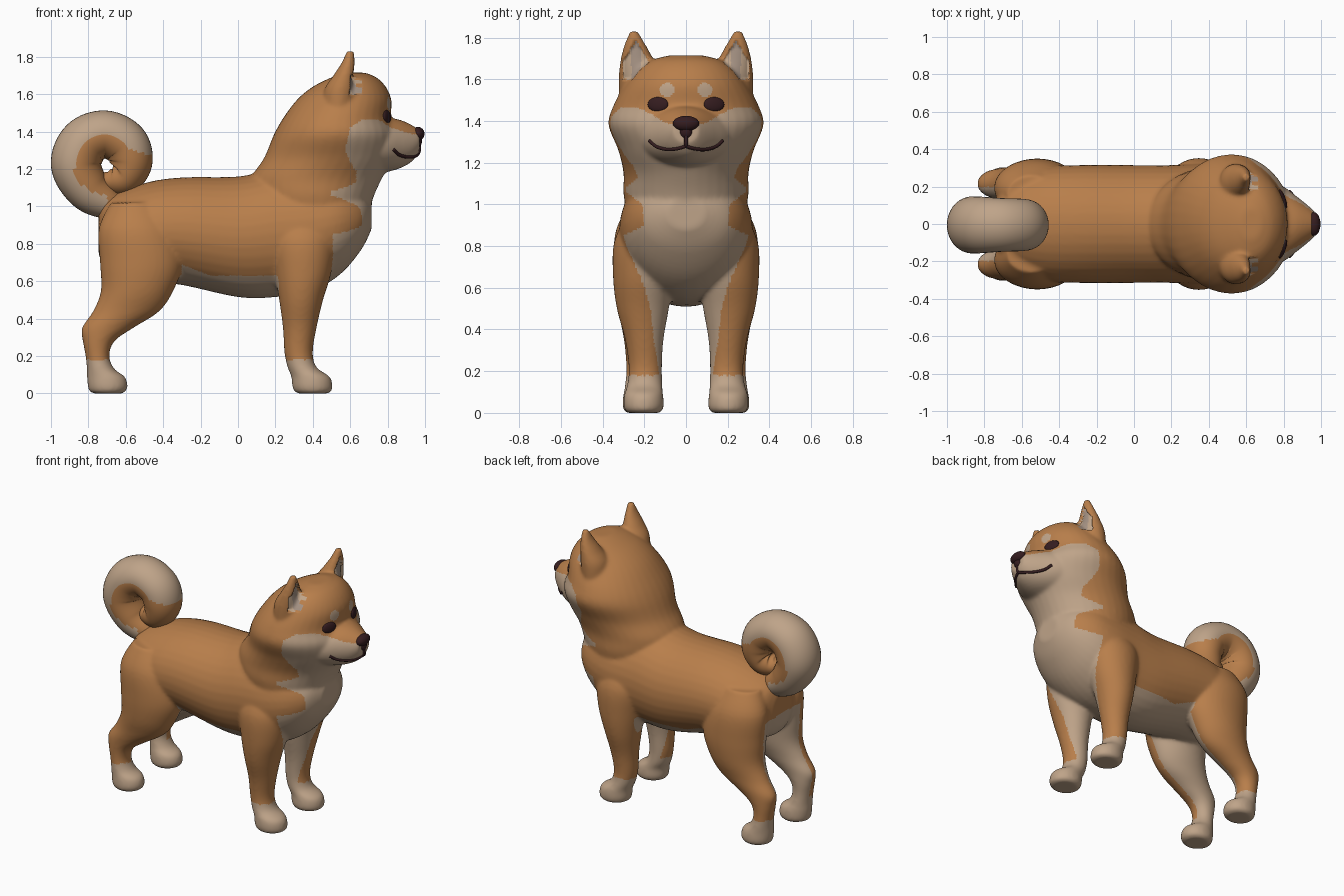
import bpy, bmesh, math
from mathutils import Vector, Matrix
from mathutils.bvhtree import BVHTree

if "Cube" in bpy.data.objects:
    bpy.data.objects.remove(bpy.data.objects["Cube"])


def material(name, rgb):
    m = bpy.data.materials.new(name)
    m.diffuse_color = (*rgb, 1)
    m.use_nodes = True
    m.node_tree.nodes["Principled BSDF"].inputs["Base Color"].default_value = m.diffuse_color
    return m


ORANGE = material("orange fur", (0.48, 0.21, 0.07))
CREAM = material("cream fur", (0.52, 0.37, 0.25))
DARK = material("dark brown", (0.035, 0.012, 0.014))
GREY = material("inner ear grey", (0.38, 0.29, 0.23))


def lerp(table, t):
    if t <= table[0][0]:
        return table[0][1]
    for (a, va), (b, vb) in zip(table, table[1:]):
        if t <= b:
            return va + (vb - va) * (t - a) / (b - a)
    return table[-1][1]


def spline(pts, steps=5):
    """Catmull-Rom through tuples of any length."""
    out = []
    for i in range(len(pts) - 1):
        p0, p1, p2, p3 = pts[max(i - 1, 0)], pts[i], pts[i + 1], pts[min(i + 2, len(pts) - 1)]
        for s in range(steps):
            t = s / steps
            out.append([0.5 * (2 * b + (c - a) * t + (2 * a - 5 * b + 4 * c - d) * t * t
                               + (3 * b - a - 3 * c + d) * t ** 3)
                        for a, b, c, d in zip(p0, p1, p2, p3)])
    return out + [list(pts[-1])]


def skin(bm, rings):
    loops = [[bm.verts.new(p) for p in r] for r in rings]
    n = len(loops[0])
    for a, b in zip(loops, loops[1:]):
        for i in range(n):
            bm.faces.new((a[i], a[(i + 1) % n], b[(i + 1) % n], b[i]))
    bm.faces.new(loops[0][::-1])
    bm.faces.new(loops[-1])


ANG = [i * math.tau / 36 for i in range(36)]


def loft_x(bm, secs):
    """Sections across x: (x, top z, bottom z, half width)."""
    skin(bm, [[(x, w * math.cos(a), (t + b) / 2 + (t - b) / 2 * math.sin(a)) for a in ANG]
              for x, t, b, w in spline(secs)])


def loft_z(bm, secs, side=1):
    """Sections across z: (z, x min, x max, y centre, y radius)."""
    skin(bm, [[((l + r) / 2 + (r - l) / 2 * math.cos(a), side * (c + w * math.sin(a)), z) for a in ANG]
              for z, l, r, c, w in spline(secs)])


def make(name, bm, mats):
    bmesh.ops.recalc_face_normals(bm, faces=bm.faces)
    me = bpy.data.meshes.new(name)
    bm.to_mesh(me)
    bm.free()
    for m in mats:
        me.materials.append(m)
    me.shade_smooth()
    ob = bpy.data.objects.new(name, me)
    bpy.context.collection.objects.link(ob)
    return ob


# torso, neck with head, muzzle
bm = bmesh.new()
loft_x(bm, [(-.745, .97, .74, .1), (-.69, 1.05, .66, .22), (-.5, 1.125, .6, .3), (-.3, 1.155, .58, .315),
            (0, 1.16, .515, .315), (.2, 1.2, .515, .315), (.4, 1.2, .55, .32), (.55, 1.18, .64, .29),
            (.66, 1.1, .77, .21), (.715, 1.03, .88, .09)])
loft_z(bm, [(.93, .14, .69, 0, .28), (1.05, .08, .725, 0, .3), (1.15, .07, .77, 0, .3), (1.26, .14, .83, 0, .325),
            (1.38, .19, .85, 0, .372), (1.47, .24, .82, 0, .35), (1.57, .315, .82, 0, .295),
            (1.64, .4, .79, 0, .24), (1.69, .5, .74, 0, .17), (1.715, .57, .68, 0, .08)])
loft_x(bm, [(.6, 1.49, 1.15, .26), (.72, 1.48, 1.17, .235), (.8, 1.475, 1.185, .2), (.87, 1.462, 1.205, .148),
            (.93, 1.435, 1.24, .1), (.97, 1.41, 1.29, .062)])
# legs and ears on both sides
for s in (1, -1):
    loft_z(bm, [(.95, .18, .5, .17, .11), (.82, .17, .52, .2, .145), (.65, .195, .5, .205, .145),
                (.5, .22, .455, .207, .125), (.35, .24, .42, .2, .092), (.22, .248, .4, .195, .08),
                (.14, .265, .42, .197, .084), (.09, .285, .49, .203, .093), (.04, .29, .505, .203, .097),
                (.012, .3, .5, .203, .09), (0, .32, .48, .203, .075)], s)
    loft_z(bm, [(1.02, -.68, -.42, .16, .1), (.88, -.745, -.33, .19, .145), (.7, -.738, -.295, .2, .15),
                (.55, -.733, -.345, .205, .135), (.44, -.775, -.42, .21, .105), (.35, -.835, -.56, .215, .083),
                (.28, -.83, -.66, .215, .075), (.2, -.815, -.688, .215, .072), (.13, -.808, -.66, .213, .08),
                (.09, -.808, -.605, .21, .09), (.04, -.803, -.59, .21, .095), (.012, -.795, -.6, .21, .088),
                (0, -.77, -.62, .21, .072)], s)
    loft_z(bm, [(1.5, .45, .62, .21, .11), (1.62, .46, .635, .222, .1), (1.7, .51, .63, .235, .078),
                (1.77, .555, .625, .245, .05), (1.83, .58, .62, .25, .02)], s)
body = make("body", bm, [])

# fuse everything into one smooth skin
r = body.modifiers.new("fuse", 'REMESH')
r.mode = 'VOXEL'
r.voxel_size = 0.01
sm = body.modifiers.new("soften", 'SMOOTH')
sm.factor = 0.5
sm.iterations = 12
dg = bpy.context.evaluated_depsgraph_get()
me = bpy.data.meshes.new_from_object(body.evaluated_get(dg))
body.modifiers.clear()
body.data = me
me.materials.clear()
for m in (ORANGE, CREAM, GREY):
    me.materials.append(m)

CHEEK_X = [(1.12, .73), (1.2, .62), (1.3, .57), (1.42, .6), (1.47, .67)]
CHEEK_TOP = [(0, 1.4), (.04, 1.385), (.1, 1.39), (.16, 1.43), (.22, 1.46), (.4, 1.47)]
CHEST_Y = [(.2, .13), (.35, .155), (.5, .17), (.6, .2), (.7, .24), (.8, .285), (.85, .3), (.9, .2),
           (1, .21), (1.07, .3), (1.13, .23), (1.2, .26)]


def in_ear(p, n):
    half = min(.06, .075 * (1.785 - p.z) / .12)
    return 1.6 < p.z < 1.785 and .5 < p.x < .66 and n.x > .25 and abs(abs(p.y) - .24) < half


def fur(p, n):
    y = abs(p.y)
    inward = n.y * p.y < 0
    if in_ear(p, n):
        return 2 if abs(y - .24) < .022 else 1
    if p.z < .18:
        return 1
    # brow spots
    if p.x > .6 and ((y - .09) / .036) ** 2 + ((p.z - 1.55) / .032) ** 2 < 1:
        return 1
    # cheeks and muzzle
    if p.z > 1.12 and p.x > lerp(CHEEK_X, p.z) and p.z < lerp(CHEEK_TOP, y):
        return 1
    # chest, throat and inner front legs
    if p.z < 1.2 and p.x > (.5 if p.z > .65 else .2) and y < lerp(CHEST_Y, p.z):
        return 1
    # belly
    if -.4 < p.x <= .22 and y < .265 and p.z < .63 + max(0, -p.x - .15) * .4 and (y < .2 or p.x > -.3):
        return 1
    # inner hind legs
    if p.x < -.25 and p.z < .82 and (y < .14 or (inward and y < .2)):
        return 1
    return 0


# hollow the ears, then colour the fur
fc = [fur(f.center.copy(), f.normal.copy()) for f in me.polygons]
dent = [v.index for v in me.vertices if in_ear(v.co, v.normal)]
for i in dent:
    me.vertices[i].co.x -= .025
me.polygons.foreach_set("material_index", fc)
me.shade_smooth()
me.update()

bm = bmesh.new()
bm.from_mesh(me)
tree = BVHTree.FromBMesh(bm)
bm.free()


def on_face(y, z):
    hit = tree.ray_cast(Vector((2, y, z)), Vector((-1, 0, 0)))
    return hit[0], hit[1]


def ball(bm, loc, rot, scale):
    bmesh.ops.create_uvsphere(bm, u_segments=24, v_segments=16, radius=1,
                              matrix=Matrix.LocRotScale(loc, rot, Vector(scale)))


# eyes
for s, name in ((1, "left_eye"), (-1, "right_eye")):
    bm = bmesh.new()
    p, n = on_face(s * .135, 1.48)
    ball(bm, p, n.to_track_quat('X', 'Z'), (.014, .052, .035))
    make(name, bm, [DARK])

# nose, wide above and narrow below
bm = bmesh.new()
ball(bm, Vector((.962, 0, 1.388)), None, (.035, .063, .037))
ball(bm, Vector((.96, 0, 1.35)), None, (.024, .032, .035))
make("nose", bm, [DARK])

# mouth line, laid on the muzzle
bm = bmesh.new()
lines = [[(0, 1.35), (0, 1.31), (0, 1.275)]]
lines += [[(0, 1.28), (s * .04, 1.268), (s * .09, 1.264), (s * .14, 1.277), (s * .175, 1.305)] for s in (1, -1)]
for line in lines:
    path = [on_face(y, z)[0] for y, z in spline(line, 6)]
    rings = []
    for i, p in enumerate(path):
        t = (path[min(i + 1, len(path) - 1)] - path[max(i - 1, 0)]).normalized()
        u = t.orthogonal() if abs(t.x) > .99 else t.cross(Vector((1, 0, 0))).normalized()
        v = t.cross(u)
        rings.append([p + .009 * (u * math.cos(a) + v * math.sin(a)) for a in ANG[::4]])
    skin(bm, rings)
make("mouth", bm, [DARK])

# curled tail
path = spline([(-.62, .99, .06), (-.70, 1.02, .09), (-.8, 1.09, .118), (-.865, 1.22, .135), (-.82, 1.34, .135),
               (-.71, 1.385, .128), (-.605, 1.335, .125), (-.575, 1.24, .118), (-.61, 1.16, .1),
               (-.675, 1.145, .075), (-.71, 1.165, .045), (-.72, 1.18, .01)], 8)
rings = []
for i, (x, z, rad) in enumerate(path):
    a, b = path[max(i - 1, 0)], path[min(i + 1, len(path) - 1)]
    t = Vector((b[0] - a[0], 0, b[1] - a[1])).normalized()
    u = Vector((-t.z, 0, t.x))
    rings.append([Vector((x, -.005, z)) + u * rad * math.cos(k) + Vector((0, 1.12 * rad * math.sin(k), 0))
                  for k in ANG])
bm = bmesh.new()
skin(bm, rings)
tail = make("tail", bm, [ORANGE, CREAM])
for f in tail.data.polygons:
    c = f.center
    d = math.hypot(c.x + .72, c.z - 1.22)
    f.material_index = 0 if d < .155 or (c.x > -.7 and c.z < 1.27 + (-.46 - c.x) * .35) else 1
